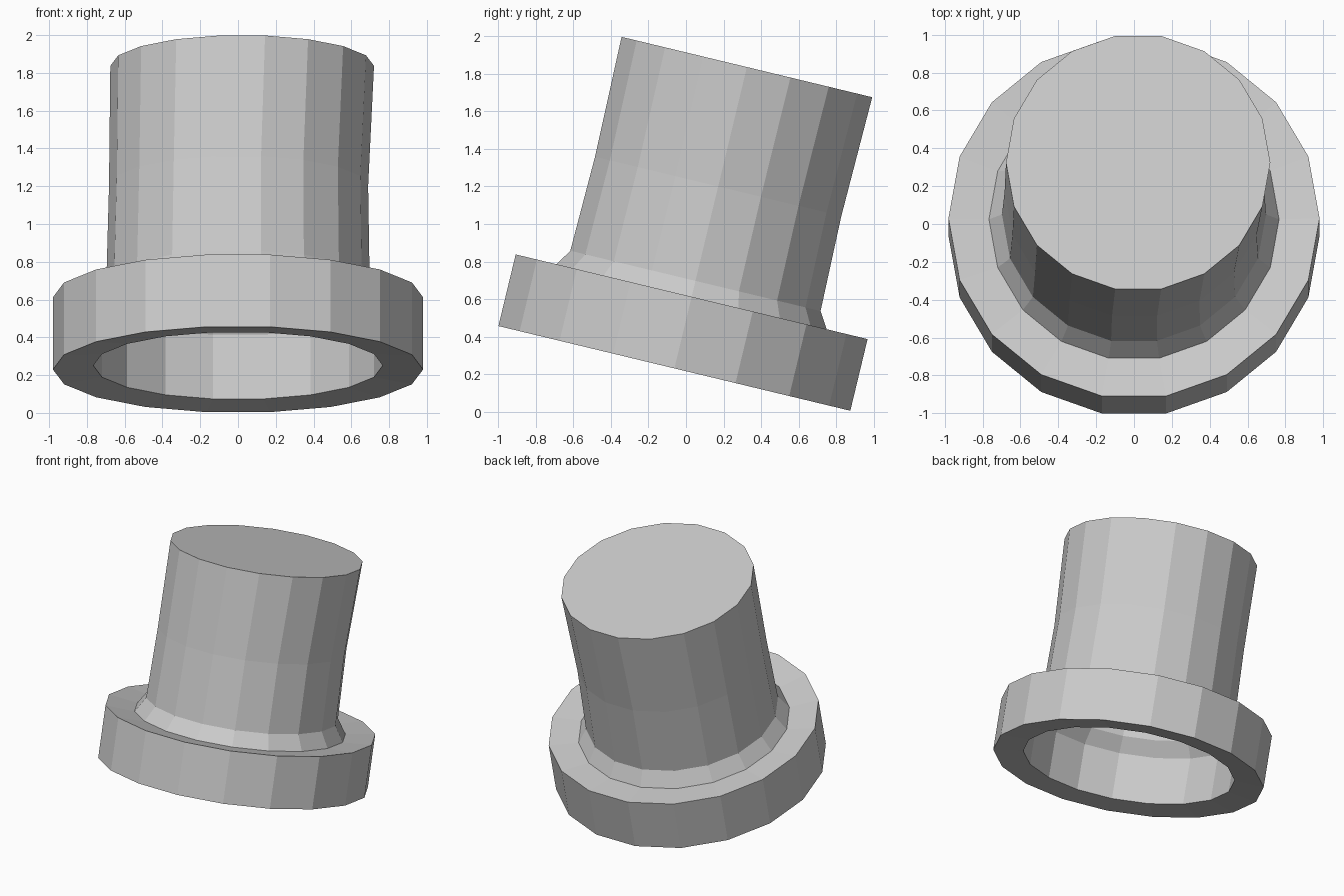
import bpy, bmesh
from math import cos, sin, pi, radians

if "Cube" in bpy.data.objects:
    bpy.data.objects.remove(bpy.data.objects["Cube"])

SIDES = 18
TILT = radians(-13.53)
CENTRE = (0, 0.03, 0.612)   # middle of the ring's upper face


def lathe(name, rings, closed=False, cap=False):
    """Stack of (radius, height, x offset) rings, tilted backwards as a whole."""
    bm = bmesh.new()
    loops = [[bm.verts.new((dx + r * cos(2 * pi * i / SIDES), r * sin(2 * pi * i / SIDES), h))
              for i in range(SIDES)] for r, h, dx in rings]
    pairs = list(zip(loops, loops[1:]))
    if closed:
        pairs.append((loops[-1], loops[0]))
    for low, high in pairs:
        for i in range(SIDES):
            j = (i + 1) % SIDES
            bm.faces.new((low[i], low[j], high[j], high[i]))
    if cap:
        bm.faces.new(loops[-1])
    mesh = bpy.data.meshes.new(name)
    bm.to_mesh(mesh)
    bm.free()
    obj = bpy.data.objects.new(name, mesh)
    obj.location = CENTRE
    obj.rotation_euler = (TILT, 0, 0)
    bpy.context.collection.objects.link(obj)
    return obj


# Wide base ring with slightly dished faces and an open middle
lathe("base_ring", [(0.98, -0.393, 0), (0.98, 0, 0), (0.766, -0.022, 0), (0.766, -0.372, 0)],
      closed=True)

# Hollow body: flared collar, slight waist, leaning flat top
lathe("body", [(0.766, -0.022, 0), (0.697, 0.087, 0), (0.686, 0.605, 0.003), (0.698, 1.26, 0.022)],
      cap=True)
